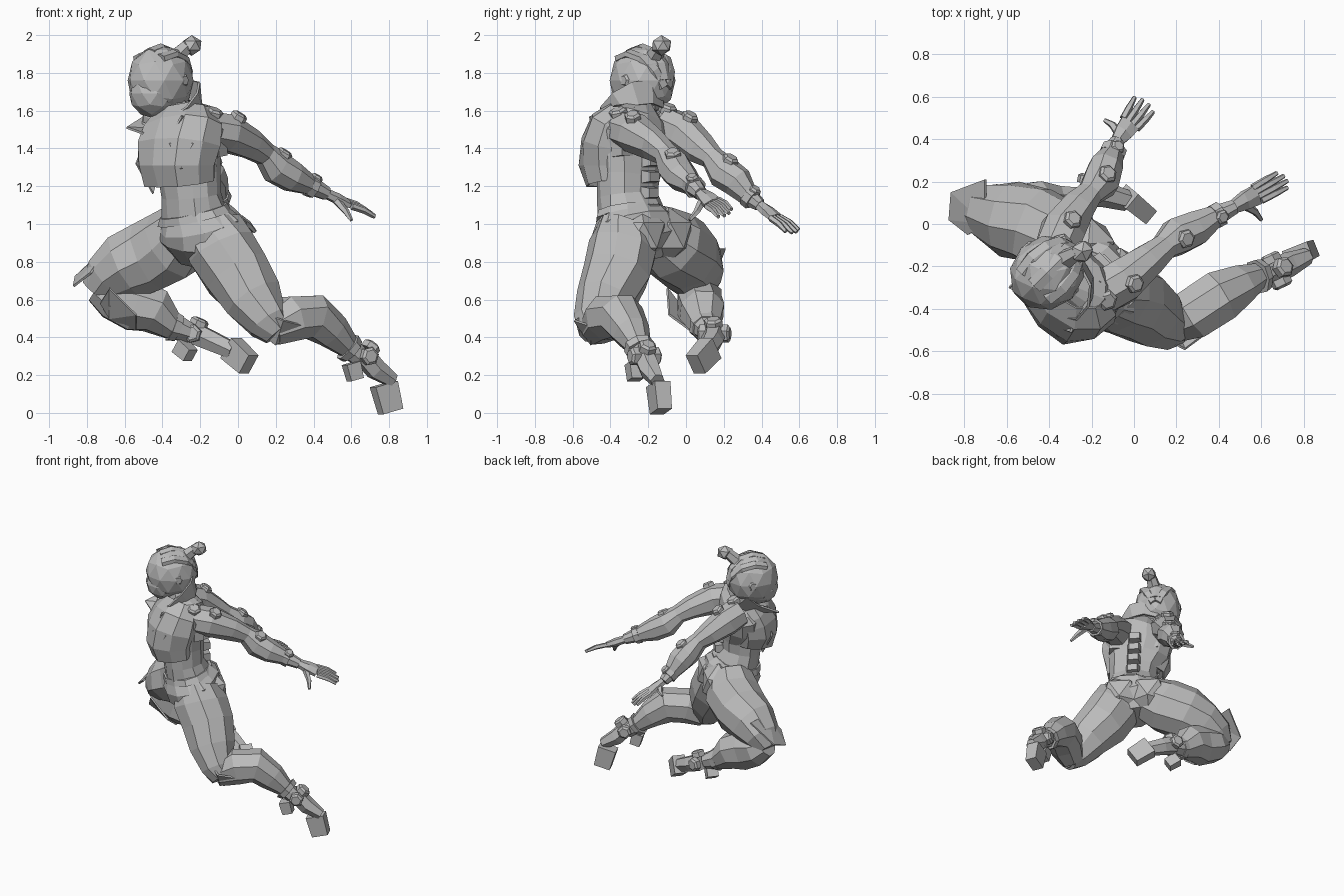
import bpy
import bmesh
import math
import random
from mathutils import Vector, Matrix

random.seed(4)
if "Cube" in bpy.data.objects:
    bpy.data.objects.remove(bpy.data.objects["Cube"])

clay = bpy.data.materials.new("plain grey")
clay.use_nodes = True
clay.diffuse_color = (0.5, 0.5, 0.5, 1)
clay.node_tree.nodes["Principled BSDF"].inputs["Base Color"].default_value = clay.diffuse_color

# The body faces diagonally: these are its own directions
FACING = Vector((-1, -1, 0)).normalized()
LATERAL = Vector((1, -1, 0)).normalized()
UP = Vector((0, 0, 1))
SIDES = (("left", 1), ("right", -1))

def finish(name, bm):
    bmesh.ops.recalc_face_normals(bm, faces=bm.faces)
    mesh = bpy.data.meshes.new(name)
    bm.to_mesh(mesh)
    bm.free()
    mesh.materials.append(clay)
    obj = bpy.data.objects.new(name, mesh)
    bpy.context.scene.collection.objects.link(obj)
    return obj

def thicken(obj):
    mod = obj.modifiers.new("thickness", 'SOLIDIFY')
    mod.thickness = 0.012
    mod.offset = 0

def place(bm, centre, size, forward):
    turn = Vector(forward).to_track_quat('X', 'Z').to_matrix().to_4x4()
    matrix = Matrix.Translation(centre) @ turn @ Matrix.Diagonal((*size, 1))
    bmesh.ops.transform(bm, matrix=matrix, verts=bm.verts)

def tube(name, stations, sides=8, side=LATERAL, jitter=0.05, capped=True):
    """Faceted limb; each station is x, y, z, radius and optionally depth."""
    bm = bmesh.new()
    centres = [Vector(s[:3]) for s in stations]
    last = len(centres) - 1
    rings = []
    for i, s in enumerate(stations):
        along = (centres[min(i + 1, last)] - centres[max(i - 1, 0)]).normalized()
        u = (side - along * side.dot(along)).normalized()
        v = along.cross(u)
        rings.append([])
        for k in range(sides):
            angle = math.tau * (k + 0.5) / sides
            swell = 1 + random.uniform(-jitter, jitter)
            offset = u * math.cos(angle) * s[3] + v * math.sin(angle) * s[-1]
            rings[-1].append(bm.verts.new(centres[i] + offset * swell))
    for low, high in zip(rings, rings[1:]):
        for k in range(sides):
            n = (k + 1) % sides
            bm.faces.new((low[k], low[n], high[n], high[k]))
    if capped:
        bm.faces.new(rings[0])
        bm.faces.new(rings[-1])
    return finish(name, bm)

def blob(name, centre, size, detail=2):
    """Faceted ellipsoid; size is forward, sideways and upward radius."""
    bm = bmesh.new()
    bmesh.ops.create_icosphere(bm, subdivisions=detail, radius=1)
    place(bm, centre, size, FACING)
    finish(name, bm)

def block(name, centre, size, forward, taper=0.9):
    bm = bmesh.new()
    bmesh.ops.create_cube(bm, size=1)
    for v in bm.verts:
        if v.co.x > 0:
            v.co.yz *= taper
    place(bm, centre, size, forward)
    finish(name, bm)

def pad(name, centre, normal, radius):
    """Six sided guard standing on the surface."""
    c, n = Vector(centre), Vector(normal).normalized()
    low, mid, top = c - n * 0.03, c + n * 0.005, c + n * 0.016
    rings = [(*low, radius), (*mid, radius), (*top, radius * 0.7)]
    tube(name, rings, 6, n.orthogonal(), 0)

def plate(name, corners):
    bm = bmesh.new()
    bm.faces.new([bm.verts.new(c) for c in corners])
    bmesh.ops.triangulate(bm, faces=bm.faces)
    thicken(finish(name, bm))

# Torso, from crotch to neck
tube("torso", [
    (-.20, -.22, .80, .12, .11), (-.20, -.25, .91, .25, .20), (-.205, -.28, 1.0, .24, .20),
    (-.24, -.29, 1.06, .19, .16), (-.25, -.31, 1.15, .175, .145), (-.26, -.31, 1.25, .18, .15),
    (-.28, -.30, 1.36, .22, .16), (-.28, -.28, 1.47, .25, .16),
    (-.28, -.25, 1.56, .20, .12), (-.32, -.25, 1.61, .08, .08)], 12)
tube("neck", [(-.31, -.25, 1.52, .09), (-.37, -.23, 1.68, .08)])
tube("waistband", [(-.23, -.285, 1.03, .215, .18), (-.24, -.29, 1.07, .195, .165)], 12)
chest = Vector((-.28, -.32, 1.36))
for label, s in SIDES:
    blob(label + "_chest", chest + FACING * .10 + LATERAL * s * .09, (.12, .12, .15), 1)
    blob(label + "_buttock", Vector((-.18, -.2, .94)) - FACING * .05 + LATERAL * s * .1,
         (.13, .15, .15), 1)
    blade = chest - FACING * .11 + LATERAL * s * .11 + UP * .08
    block(label + "_shoulder_blade", blade, (.07, .14, .17), -FACING)

# Spine guards down the back
for i in range(5):
    back = Vector((-.25 - i * .007, -.30, 1.08 + i * .085))
    back -= FACING * (.155 + abs(i - 1) * .005)
    block("spine_guard", back, (.06, .10, .07), -FACING, .7)

# Open jacket with flared collar, lapels and a loose front corner
thicken(tube("jacket", [
    (-.31, -.34, 1.22, .20, .16), (-.32, -.35, 1.31, .23, .19), (-.31, -.34, 1.41, .24, .19),
    (-.30, -.31, 1.50, .24, .16), (-.29, -.27, 1.57, .18, .12)], 10, capped=False))
thicken(tube("collar", [(-.30, -.24, 1.56, .14, .12), (-.36, -.28, 1.64, .19, .18)],
             10, capped=False))
plate("right_lapel", [(-.59, -.30, 1.51), (-.42, -.12, 1.62), (-.40, -.20, 1.50), (-.45, -.38, 1.46)])
plate("left_lapel", [(-.30, -.51, 1.57), (-.16, -.27, 1.62), (-.22, -.34, 1.48), (-.36, -.49, 1.46)])
plate("right_panel", [(-.51, -.28, 1.4), (-.54, -.30, 1.32), (-.45, -.30, 1.16), (-.42, -.22, 1.3)])

# Head with combed hair and bun
head = Vector((-.41, -.23, 1.76))
blob("head", head, (.185, .17, .19))
blob("face", head + FACING * .05 - UP * .07, (.135, .13, .13))
for s in (-1, 0, 1):
    path = []
    for step in range(5):
        a = math.radians(60 + step * 30)
        swing = FACING * math.cos(a) * .165 + UP * math.sin(a) * .17
        p = head + swing + LATERAL * s * .09 * math.sin(a)
        path.append((*(p - UP * abs(s) * .03), .045, .025))
    tube("hair_lock", path, 6)
for label, s in SIDES:
    pad(label + "_ear", head + LATERAL * s * .15 - FACING * .02, LATERAL * s, .035)
tube("bun_stem", [(-.33, -.17, 1.88, .05), (-.26, -.13, 1.95, .035)], 6)
blob("bun", (-.245, -.13, 1.945), (.06, .055, .055), 1)

def arm(label, path, tips, thumb):
    """Arm with guards, palm, four fingers and thumb."""
    radii = (.105, .11, .085, .065, .09, .085, .052, .036)
    tube(label + "_arm", [(*p, r) for p, r in zip(path, radii)], 8, UP)
    pts = [Vector(p) for p in path]
    wrist, knuckles = pts[-1], pts[-1].lerp(sum(tips, Vector()) / 2, .45)
    across = (tips[1] - tips[0]).normalized()
    tube(label + "_palm", [(*wrist, .035, .028), (*wrist.lerp(knuckles, .5), .05, .03),
                           (*knuckles, .055, .022)], 6, across)
    for k in range(4):
        base = knuckles + across * (k - 1.5) * .027
        tip = tips[0].lerp(tips[1], k / 3)
        if k in (0, 3):
            tip = tip.lerp(base, .12)
        middle = base.lerp(tip, .55) + UP * .008
        tube(label + "_finger", [(*base, .018), (*middle, .017), (*tip, .011)], 5, across, 0)
    start = wrist.lerp(knuckles, .3)
    bend = start.lerp(thumb, .6) + (knuckles - wrist) * .1
    tube(label + "_thumb", [(*start, .026), (*bend, .018), (*thumb, .01)], 5, UP, 0)
    # Guards along the upper side of the arm, and a wrist band
    for i, size in ((0, .05), (1, .045), (4, .045), (6, .035)):
        out = (pts[i + 1] - pts[i]).cross(across).normalized()
        out *= math.copysign(1, out.z)
        pad(label + "_arm_guard", pts[i] + out * radii[i], out, size)
    step = (pts[-1] - pts[-2]).normalized() * .02
    band = [(*(pts[-2] + step * d), .062) for d in (-1, 1)]
    tube(label + "_wrist_band", band, 8, UP)

arm("left", [(-.16, -.33, 1.50), (-.05, -.27, 1.48), (.07, -.17, 1.42), (.14, -.11, 1.37),
             (.20, -.06, 1.30), (.29, -.02, 1.25), (.39, .04, 1.20), (.47, .08, 1.16)],
    [Vector((.74, .18, 1.03)), Vector((.69, .25, 1.07))], Vector((.60, .02, 1.02)))
arm("right", [(-.37, -.12, 1.52), (-.33, -.02, 1.48), (-.26, .08, 1.40), (-.21, .14, 1.35),
              (-.16, .20, 1.27), (-.13, .27, 1.22), (-.10, .34, 1.14), (-.08, .39, 1.10)],
    [Vector((.10, .54, .95)), Vector((.01, .61, .96))], Vector((-.14, .49, 1.04)))

def leg(label, thigh, calf, foot, heel, toe, heading):
    """Baggy thigh and calf, then a boot with ankle guards, heel and toe block."""
    tube(label + "_thigh", thigh, 9, UP, .06)
    tube(label + "_calf", calf, 8, UP, .06)
    tube(label + "_boot", foot, 6, UP, .03)
    block(label + "_toe", toe, (.15, .09, .13), heading)
    block(label + "_heel", heel, (.09, .08, .08), heading)
    ankle = Vector(foot[0][:3])
    along = (Vector(foot[-1][:3]) - ankle).normalized()
    across = along.cross(UP).normalized()
    for out in (across, -across, across.cross(along)):
        pad(label + "_ankle_guard", ankle + out * .07, out, .05)
    shin, lower = Vector(calf[-2][:3]), Vector(calf[-1][:3])
    tube(label + "_boot_cuff", [(*shin, .085), (*shin.lerp(lower, .35), .075)], 8, UP)

leg("left",
    [(-.13, -.30, .98, .16), (-.09, -.34, .87, .19), (-.01, -.37, .74, .185),
     (.08, -.43, .60, .16), (.16, -.48, .48, .115), (.21, -.49, .42, .08)],
    [(.17, -.48, .44, .09), (.28, -.42, .50, .125), (.40, -.34, .51, .13),
     (.50, -.29, .43, .10), (.58, -.25, .35, .065), (.66, -.22, .28, .05)],
    [(.67, -.22, .30, .06), (.73, -.19, .23, .06), (.82, -.15, .17, .04)],
    (.61, -.27, .22), (.79, -.14, .08), (.25, .1, -1))
leg("right",
    [(-.27, -.17, .97, .16), (-.35, -.08, .89, .19), (-.47, 0, .83, .195),
     (-.60, .03, .78, .18), (-.70, .06, .71, .135), (-.76, .07, .64, .08)],
    [(-.75, .07, .66, .08), (-.67, .07, .61, .12), (-.55, .07, .57, .145, .12),
     (-.44, .09, .54, .125), (-.35, .10, .46, .08), (-.25, .12, .42, .055)],
    [(-.23, .15, .42, .065), (-.14, .14, .38, .06), (-.03, .11, .33, .05)],
    (-.28, .09, .33), (.01, .09, .30), (.6, -.5, -.55))

# Loose flaps over the knees
plate("right_knee_flap", [(-.70, .21, .87), (-.86, .15, .72), (-.87, .02, .67),
                          (-.78, -.05, .74), (-.70, 0, .86)])
plate("right_shin_flap", [(-.73, -.05, .58), (-.68, -.10, .66), (-.54, -.09, .52),
                          (-.54, .02, .44), (-.68, .02, .50)])
plate("left_knee_flap", [(.13, -.53, .53), (.24, -.59, .49), (.36, -.50, .46),
                         (.20, -.50, .36), (.08, -.46, .46)])
